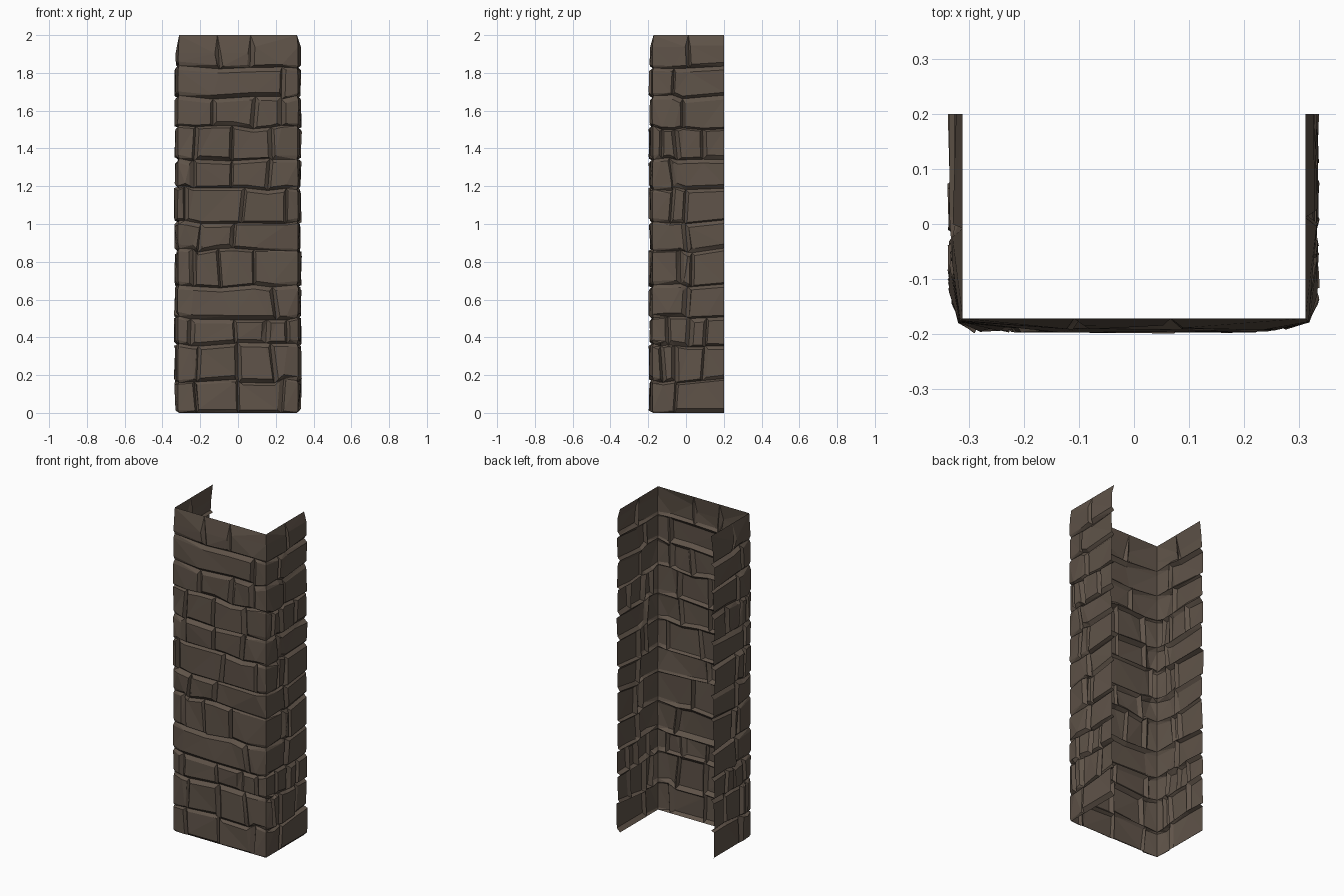
import bpy, bmesh, random
from mathutils import Vector

random.seed(7)
cube = bpy.data.objects.get("Cube")
if cube:
    bpy.data.objects.remove(cube, do_unlink=True)

CORNER, END = 0.31, 0.68        # distances along the wall from the front centre
BASE_X, BASE_Y = 0.312, -0.172  # depth of the mortar joints

# One row per course, in hundredths: height of its bottom joint,
# vertical joints on the front (x), vertical joints on a side wall (y)
COURSES = [
    (0, (-22, 0, 24), (-5,)),
    (17, (-22, 0, 18), (-13, -5, 9)),
    (36, (-24, -2, 15, 26), (-10, 2, 10)),
    (50, (19,), (0,)),
    (67, (-24, -10, 8), (-3, 2)),
    (86, (-20, -3), (0,)),
    (101, (-27, 3, 26), (-8, 0)),
    (119, (-24, -3, 16), (-8,)),
    (134, (-22, -3, 17), (-13, -5, 8)),
    (151, (-13, 9, 24), (-1,)),
    (167, (24,), (-6,)),
    (183, (-10, 7), (2,)),
]
TOP = 2.0


def wall_point(u, z, h):
    """Place a point on the three-sided wall, raised outward by h."""
    side = -1 if u < 0 else 1
    a = abs(u)
    if abs(a - CORNER) < 1e-6:
        return Vector((side * (BASE_X + h * 0.3), BASE_Y - h * 0.3, z))
    if a < CORNER:
        return Vector((u / CORNER * BASE_X, BASE_Y - h, z))
    y = BASE_Y + (a - CORNER) / (END - CORNER) * (0.2 - BASE_Y)
    return Vector((side * (BASE_X + h), y, z))


def jitter(amount):
    return random.uniform(-amount, amount)


# Slightly slanted vertical joints: a (bottom, top) pair for each joint
joints = []
for z, front, sides in COURSES:
    us = [x / 100 for x in front]
    for y in sides:
        u = CORNER + y / 100 - BASE_Y
        us += [u, -u + (0.02 if y > -10 else 0)]
    pairs = [(u + jitter(0.012), u + jitter(0.012)) for u in sorted(us)]
    joints.append([(-END, -END)] + pairs + [(END, END)])

# Horizontal joints, wavy and shared by the courses above and below
lines = []
for k in range(len(COURSES) + 1):
    us = {-END, -CORNER, CORNER, END}
    if k < len(COURSES):
        us |= {p[0] for p in joints[k]}
    if k > 0:
        us |= {p[1] for p in joints[k - 1]}
    inner = 0 < k < len(COURSES)
    z = COURSES[k][0] / 100 if k < len(COURSES) else TOP
    lines.append([(u, z + (jitter(0.013) if inner else 0)) for u in sorted(us)])

bm = bmesh.new()


def add_panel(bottom, top, open_left, open_right, margins, heights):
    """One flat part of a stone: a raised cap and the chamfers round it."""
    left, right, low, high = margins
    loop = []
    for pts, dz in ((bottom, low), (top[::-1], -high)):
        u0, u1 = min(pts)[0], max(pts)[0]
        limit = (u1 - u0) * 0.3
        a = u0 + (0 if open_left else min(left, limit))
        b = u1 - (0 if open_right else min(right, limit))
        for u, z in pts:
            iu = min(max(u, a), b)
            key = (round(iu, 5), dz > 0)
            h = heights.setdefault(key, heights["stone"] + jitter(0.005))
            loop.append((wall_point(u, z, 0), wall_point(iu, z + dz, h)))
    n, nb = len(loop), len(bottom)
    outer = [bm.verts.new(p[0]) for p in loop]
    cap = [bm.verts.new(p[1]) for p in loop]
    bm.faces.new(cap)
    for i in range(n):
        j = (i + 1) % n
        # Stones run on past a corner or a free end without a joint
        if (i == nb - 1 and open_right) or (i == n - 1 and open_left):
            continue
        bm.faces.new((outer[i], outer[j], cap[j], cap[i]))


# Stones, split where they wrap round a corner
for k, pairs in enumerate(joints):
    last = k == len(joints) - 1
    for (b0, t0), (b1, t1) in zip(pairs, pairs[1:]):
        margins = [random.uniform(0.008, 0.024) for _ in range(4)]
        if last:
            margins[3] = random.uniform(0.05, 0.1)
        heights = {"stone": random.uniform(0.015, 0.023)}
        cuts = [c for c in (-CORNER, CORNER) if b0 < c < b1]
        starts = [(b0, t0)] + [(c, c) for c in cuts]
        stops = [(c, c) for c in cuts] + [(b1, t1)]
        for (lb, lt), (rb, rt) in zip(starts, stops):
            bottom = [p for p in lines[k] if lb <= p[0] <= rb]
            top = [p for p in lines[k + 1] if lt <= p[0] <= rt]
            edges = cuts + [-END, END]
            add_panel(bottom, top, lb in edges, rb in edges, margins, heights)

# Join the panels into one faceted sheet
bmesh.ops.remove_doubles(bm, verts=bm.verts, dist=0.0004)
bmesh.ops.triangulate(bm, faces=bm.faces)
bmesh.ops.dissolve_degenerate(bm, edges=bm.edges, dist=0.0002)

mesh = bpy.data.meshes.new("stone_wall")
bm.to_mesh(mesh)
bm.free()
wall = bpy.data.objects.new("stone_wall", mesh)
bpy.context.collection.objects.link(wall)

# Colour
stone = bpy.data.materials.new("brown_stone")
stone.use_nodes = True
colour = (0.115, 0.087, 0.066, 1)
stone.diffuse_color = colour
shader = next(n for n in stone.node_tree.nodes if n.type == "BSDF_PRINCIPLED")
shader.inputs["Base Color"].default_value = colour
mesh.materials.append(stone)
